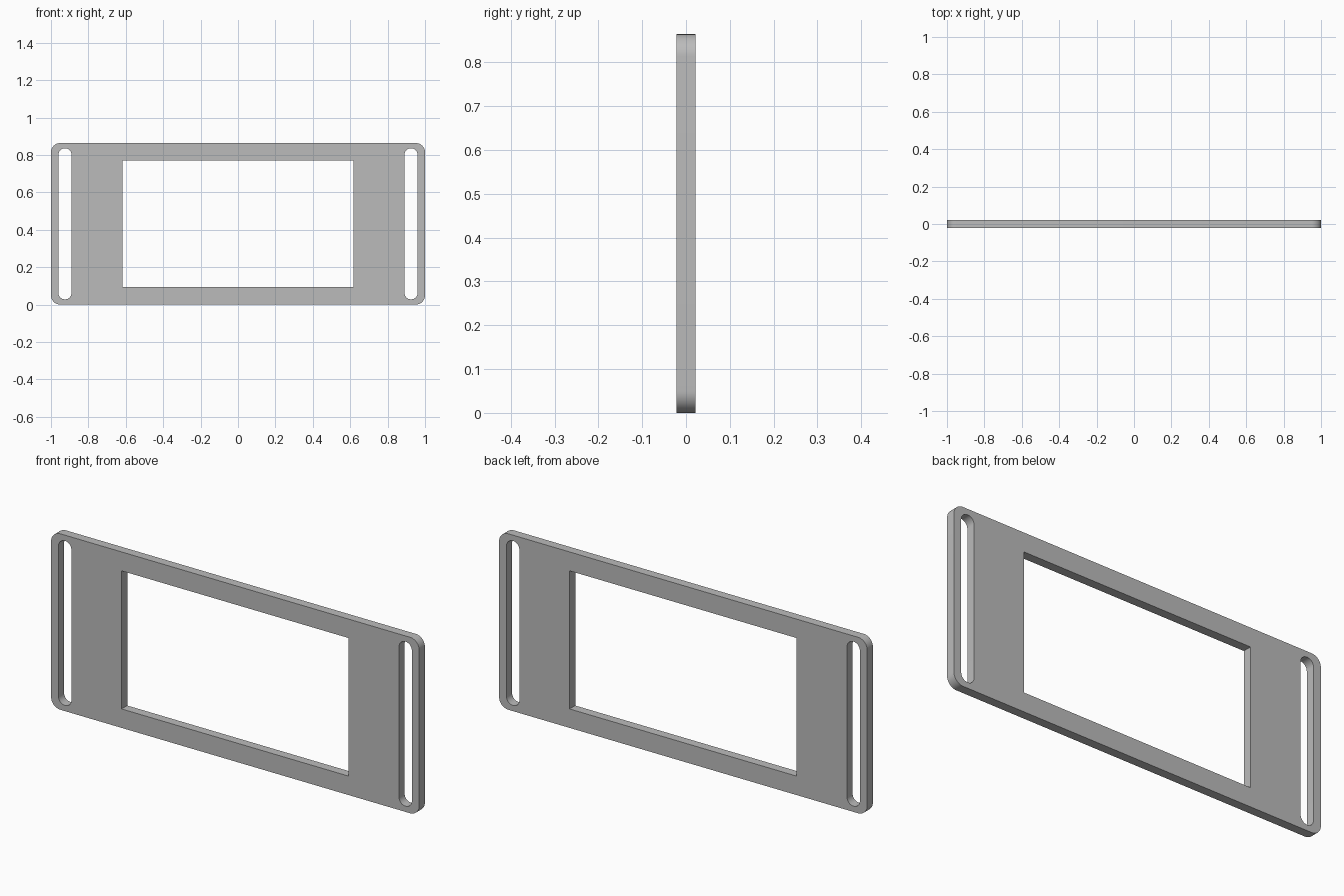
import bpy, bmesh
from math import pi, cos, sin

cube = bpy.data.objects.get("Cube")
if cube:
    bpy.data.objects.remove(cube, do_unlink=True)

HEIGHT, THICK = 0.864, 0.044
MID = HEIGHT / 2

grey = bpy.data.materials.new("grey")
grey.use_nodes = True
colour = (0.5, 0.5, 0.5, 1)
grey.diffuse_color = colour
grey.node_tree.nodes["Principled BSDF"].inputs["Base Color"].default_value = colour


def rounded_rect(cx, half_w, half_h, radius, steps=12):
    """Outline of a rectangle with rounded corners; radius 0 gives sharp ones."""
    if radius == 0:
        return [(cx + sx * half_w, sz * half_h)
                for sx, sz in ((1, 1), (-1, 1), (-1, -1), (1, -1))]
    points = []
    for quarter, (sx, sz) in enumerate(((1, 1), (-1, 1), (-1, -1), (1, -1))):
        for i in range(steps + 1):
            a = (quarter + i / steps) * pi / 2
            points.append((cx + sx * (half_w - radius) + radius * cos(a),
                           sz * (half_h - radius) + radius * sin(a)))
    return points


# Plate outline, central window and the two strap slots
outlines = [rounded_rect(0, 1, MID, 0.05),
            rounded_rect(0, 0.617, 0.339, 0)]
for side in (-1, 1):
    outlines.append(rounded_rect(side * 0.925, 0.035, 0.404, 0.0349))

# Filled profile, extruded to the plate thickness
curve = bpy.data.curves.new("frame_plate", "CURVE")
curve.dimensions = "2D"
curve.fill_mode = "BOTH"
curve.extrude = THICK / 2
for points in outlines:
    spline = curve.splines.new("POLY")
    spline.points.add(len(points) - 1)
    for p, (x, z) in zip(spline.points, points):
        p.co = (x, z, 0, 1)
    spline.use_cyclic_u = True

plate = bpy.data.objects.new("frame_plate", curve)
bpy.context.collection.objects.link(plate)
plate.rotation_euler.x = pi / 2
plate.location.z = MID
bpy.ops.object.select_all(action="DESELECT")
plate.select_set(True)
bpy.context.view_layer.objects.active = plate
bpy.ops.object.convert(target="MESH")
plate = bpy.context.object

# Weld the caps to the walls
bm = bmesh.new()
bm.from_mesh(plate.data)
bmesh.ops.remove_doubles(bm, verts=bm.verts, dist=0.0002)
bmesh.ops.recalc_face_normals(bm, faces=bm.faces)
bm.to_mesh(plate.data)
bm.free()

plate.data.materials.clear()
plate.data.materials.append(grey)
bpy.ops.object.transform_apply(location=True, rotation=True, scale=True)
bpy.ops.object.shade_smooth_by_angle()
